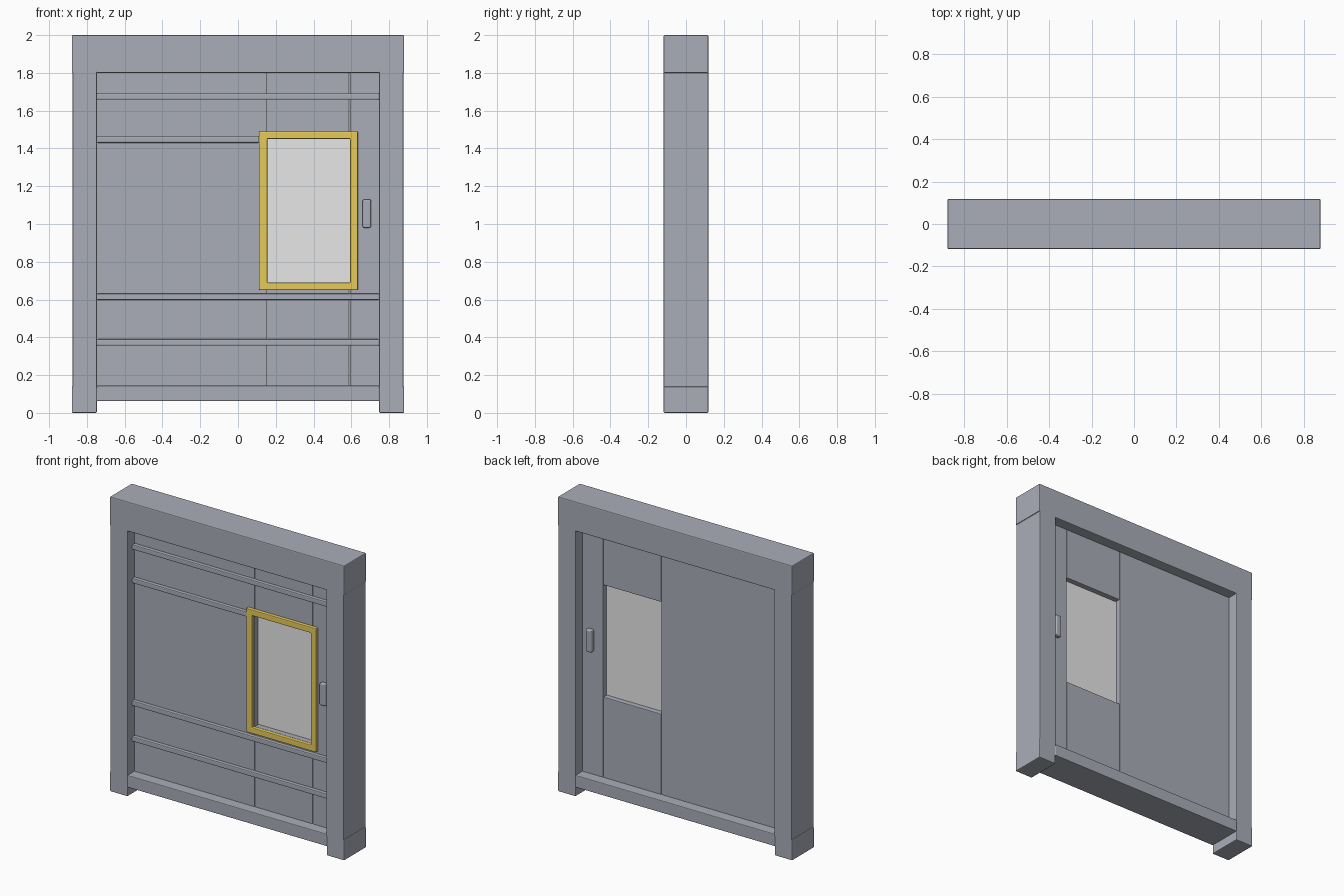
import bpy, bmesh

if "Cube" in bpy.data.objects:
    bpy.data.objects.remove(bpy.data.objects["Cube"], do_unlink=True)


def material(name, rgb):
    m = bpy.data.materials.new(name)
    m.use_nodes = True
    m.diffuse_color = (*rgb, 1)
    m.node_tree.nodes["Principled BSDF"].inputs["Base Color"].default_value = (*rgb, 1)
    return m


METAL = material("blue grey metal", (0.40, 0.42, 0.48))
YELLOW = material("yellow trim", (0.80, 0.60, 0.10))
GLASS = material("pale grey glass", (0.80, 0.80, 0.80))


def finish(name, bm, mat, bevel, segments=2):
    bmesh.ops.recalc_face_normals(bm, faces=bm.faces)
    mesh = bpy.data.meshes.new(name)
    bm.to_mesh(mesh)
    bm.free()
    mesh.materials.append(mat)
    obj = bpy.data.objects.new(name, mesh)
    bpy.context.collection.objects.link(obj)
    if bevel:
        mod = obj.modifiers.new("soft edges", "BEVEL")
        mod.width = bevel
        mod.segments = segments
    return obj


def box(name, x, y, z, mat=METAL, bevel=0.004, segments=2):
    """Box spanning the (min, max) ranges x, y and z."""
    bm = bmesh.new()
    bmesh.ops.create_cube(bm, size=1)
    for v in bm.verts:
        v.co = [r[0] if c < 0 else r[1] for c, r in zip(v.co, (x, y, z))]
    return finish(name, bm, mat, bevel, segments)


def ring(name, outer, inner, y, mat, bevel):
    """Rectangular ring; outer and inner are (x0, x1, z0, z1)."""
    bm = bmesh.new()

    def loop(r, depth):
        x0, x1, z0, z1 = r
        return [bm.verts.new((a, depth, b))
                for a, b in ((x0, z0), (x1, z0), (x1, z1), (x0, z1))]

    loops = [loop(outer, y[0]), loop(outer, y[1]), loop(inner, y[1]), loop(inner, y[0])]
    for a, b in zip(loops, loops[1:] + loops[:1]):
        for i in range(4):
            j = (i + 1) % 4
            bm.faces.new((a[i], a[j], b[j], b[i]))
    return finish(name, bm, mat, bevel)


DEPTH = (-0.118, 0.118)
PANEL = (-0.045, 0.045)
INNER = 0.747

# Outer frame: header, posts, feet and threshold
box("header", (-0.88, 0.88), DEPTH, (1.8, 2.0), bevel=0.006)
for side, s in (("left", 1), ("right", -1)):
    span = sorted((s * INNER, s * 0.875))
    box(side + "_post", span, DEPTH, (0.13, 1.81), bevel=0.003)
    span = sorted((s * INNER, s * 0.88))
    box(side + "_foot", span, DEPTH, (0.0, 0.14), bevel=0.006)
box("threshold", (-0.75, 0.75), DEPTH, (0.062, 0.145), bevel=0.005)

# Door leaf: separate panels with narrow seams around the window opening
BOTTOM, TOP = 0.14, 1.805
SEAM_A, SEAM_B = 0.155, 0.591
GAP = 0.001
SILL, LINTEL = 0.69, 1.45
box("wide_panel", (-0.75, SEAM_A - GAP), PANEL, (BOTTOM, TOP))
box("handle_panel", (SEAM_B + GAP, 0.75), PANEL, (BOTTOM, TOP))
box("lower_window_panel", (SEAM_A + GAP, SEAM_B - GAP), PANEL, (BOTTOM, SILL))
box("upper_window_panel", (SEAM_A + GAP, SEAM_B - GAP), PANEL, (LINTEL, TOP))

# Window pane and its front trim
box("window_pane", (SEAM_A - 0.005, SEAM_B + 0.005), (-0.007, 0.009),
    (SILL - 0.01, LINTEL + 0.01), GLASS, bevel=0)
ring("window_trim", (0.11, 0.635, 0.65, 1.49), (SEAM_A, SEAM_B + 0.003, SILL, LINTEL),
     (-0.071, -0.044), YELLOW, 0.005)

# Horizontal rails on the front
for name, z, end in (("top_rail", 1.675, 0.748), ("short_rail", 1.447, 0.112),
                     ("middle_rail", 0.615, 0.748), ("bottom_rail", 0.373, 0.748)):
    box(name, (-0.748, end), (-0.07, -0.04), (z - 0.017, z + 0.017), bevel=0.006)

# Pull handles on both faces
for name, y in (("front_handle", (-0.072, -0.04)), ("back_handle", (0.04, 0.075))):
    box(name, (0.66, 0.704), y, (0.98, 1.13), bevel=0.008, segments=3)
